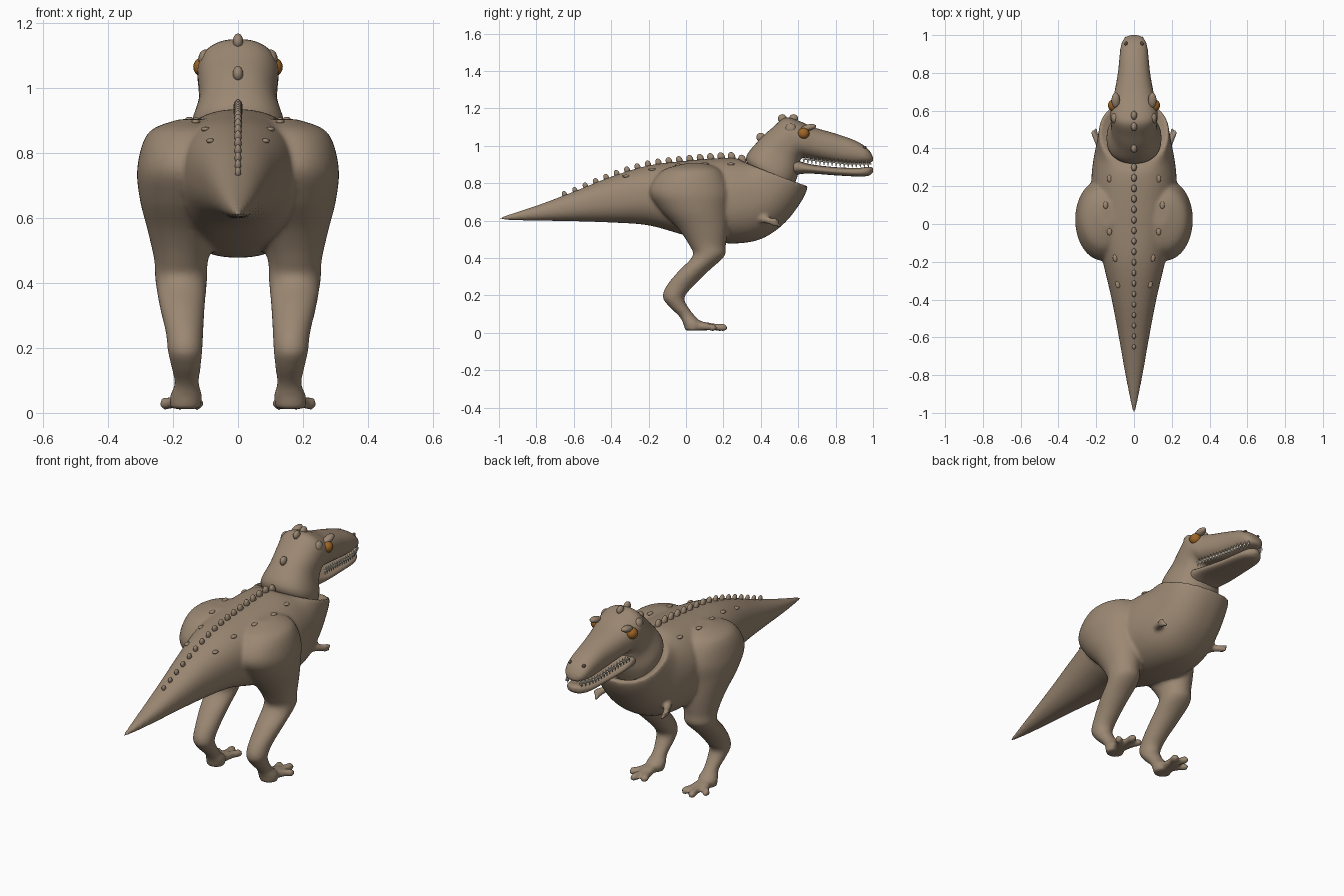
import bpy, bmesh, math
from mathutils import Vector, Matrix
from mathutils.bvhtree import BVHTree

if "Cube" in bpy.data.objects:
    bpy.data.objects.remove(bpy.data.objects["Cube"], do_unlink=True)


def material(name, rgb):
    m = bpy.data.materials.new(name)
    m.use_nodes = True
    m.diffuse_color = (*rgb, 1)
    m.node_tree.nodes["Principled BSDF"].inputs["Base Color"].default_value = (*rgb, 1)
    return m


SKIN = material("brown_skin", (0.33, 0.245, 0.17))
EYE = material("amber_eye", (0.34, 0.13, 0.02))
TOOTH = material("ivory_tooth", (0.78, 0.72, 0.58))
DARK = material("dark_nostril", (0.10, 0.07, 0.05))


def finish(name, bm, mat):
    bmesh.ops.recalc_face_normals(bm, faces=bm.faces)
    for f in bm.faces:
        f.smooth = True
    me = bpy.data.meshes.new(name)
    bm.to_mesh(me)
    bm.free()
    me.materials.append(mat)
    ob = bpy.data.objects.new(name, me)
    bpy.context.collection.objects.link(ob)
    return ob


def spline(a, b, c, d, t):
    return 0.5 * (2 * b + (c - a) * t + (2 * a - 5 * b + 4 * c - d) * t * t
                  + (3 * b - a - 3 * c + d) * t ** 3)


def loft(bm, rings, power=2.0, sides=40, steps=5):
    """Smooth skin through rings of (centre, half axis u, half axis v)."""
    n, dense = len(rings), []
    for i in range(n - 1):
        four = [rings[max(i - 1, 0)], rings[i], rings[i + 1], rings[min(i + 2, n - 1)]]
        for k in range(steps):
            dense.append([spline(*[r[j] for r in four], k / steps) for j in range(3)])
    dense.append(rings[-1])
    loops = []
    for c, u, v in dense:
        loop = []
        for k in range(sides):
            a = 2 * math.pi * k / sides
            ca, sa = math.cos(a), math.sin(a)
            p = (c + u * math.copysign(abs(ca) ** (2 / power), ca)
                 + v * math.copysign(abs(sa) ** (2 / power), sa))
            loop.append(bm.verts.new(p))
        loops.append(loop)
    for a, b in zip(loops, loops[1:]):
        for k in range(sides):
            j = (k + 1) % sides
            bm.faces.new((a[k], a[j], b[j], b[k]))
    bm.faces.new(loops[0])
    bm.faces.new(loops[-1])


def slices(rows):
    """Rings across the middle plane: top y, top z, bottom y, bottom z, half width."""
    out = []
    for ty, tz, by, bz, w in rows:
        top, bot = Vector((0, ty, tz)), Vector((0, by, bz))
        out.append(((top + bot) / 2, Vector((w, 0, 0)), (top - bot) / 2))
    return out


def tube(bm, side, points):
    """Round limb through points of (x, y, z, radius)."""
    pos = [Vector((p[0] * side, p[1], p[2])) for p in points]
    rings = []
    for i, p in enumerate(pos):
        d = (pos[min(i + 1, len(pos) - 1)] - pos[max(i - 1, 0)]).normalized()
        u = d.cross(Vector((0, 0, 1))).normalized()
        r = points[i][3]
        rings.append((p, u * r, d.cross(u) * r))
    loft(bm, rings, sides=16, steps=4)


def blob(bm, centre, size, rot=None):
    m = Matrix.Translation(centre) @ (rot or Matrix()) @ Matrix.Diagonal((*size, 1))
    bmesh.ops.create_uvsphere(bm, u_segments=16, v_segments=10, radius=1, matrix=m)


# Torso and tail, ending in an open collar
bm = bmesh.new()
loft(bm, slices([
    (-1, .616, -1, .604, .006), (-.8, .68, -.8, .60, .045), (-.6, .755, -.6, .597, .08),
    (-.4, .835, -.4, .59, .118), (-.2, .895, -.2, .575, .165), (0, .92, 0, .52, .21),
    (.12, .93, .15, .485, .225), (.2, .935, .3, .48, .225), (.25, .935, .42, .51, .215),
    (.28, .93, .53, .59, .20), (.30, .92, .615, .70, .19), (.32, .91, .65, .78, .182),
    (.345, .89, .62, .785, .16), (.40, .82, .55, .75, .07)]), power=2.25, sides=64)

# Legs: x, y, z, half width, half depth
LEG = [(.14, .05, .905, .04, .06), (.155, .03, .865, .12, .16), (.165, .02, .76, .145, .215),
       (.165, .045, .66, .138, .185), (.17, .09, .56, .108, .135), (.175, .115, .47, .083, .098),
       (.175, .12, .41, .08, .085), (.172, .04, .33, .07, .08), (.165, -.033, .25, .058, .072),
       (.163, -.066, .19, .053, .058), (.16, -.04, .14, .045, .05), (.158, .005, .09, .038, .043),
       (.16, .035, .05, .05, .05), (.163, .037, .012, .045, .042)]
TOE_TIPS = [(.225, .165), (.178, .222), (.125, .205)]
for s in (1, -1):
    loft(bm, [(Vector((x * s, y, z)), Vector((a, 0, 0)), Vector((0, b, 0)))
              for x, y, z, a, b in LEG])
    for tx, ty in TOE_TIPS:
        mx, my = .4 * .16 + .6 * tx, .4 * .04 + .6 * ty
        tube(bm, s, [(.16, .04, .04, .03), (mx, my, .032, .019),
                     (tx, ty - .02, .028, .02), (tx, ty, .022, .008)])
    # Small arms with two fingers
    tube(bm, s, [(.11, .34, .63, .035), (.17, .40, .612, .024), (.195, .445, .60, .018),
                 (.205, .475, .585, .016), (.20, .51, .568, .006)])
    tube(bm, s, [(.195, .445, .60, .014), (.215, .475, .603, .011), (.22, .50, .60, .005)])
body = finish("body", bm, SKIN)
remesh = body.modifiers.new("blend", 'REMESH')
remesh.mode = 'VOXEL'
remesh.voxel_size = 0.009
remesh.use_smooth_shade = True
soften = body.modifiers.new("soften", 'SMOOTH')
soften.factor = 0.5
soften.iterations = 6

# Neck, skull and snout
bm = bmesh.new()
loft(bm, slices([
    (.38, .83, .56, .75, .13), (.32, .93, .59, .82, .145), (.39, 1.03, .605, .875, .122),
    (.46, 1.095, .61, .92, .122), (.53, 1.15, .625, .935, .125), (.60, 1.135, .655, .932, .12),
    (.68, 1.10, .70, .925, .105), (.80, 1.065, .80, .908, .085), (.90, 1.03, .90, .90, .075),
    (.96, .995, .96, .905, .064), (.99, .96, .99, .912, .042), (1, .935, 1, .922, .012)]),
    power=2.3, sides=48)
# Brow ridges, crown and nape bumps
for s in (1, -1):
    blob(bm, (.097 * s, .655, 1.098), (.022, .042, .017), Matrix.Rotation(.2, 4, 'X'))
    blob(bm, (.10 * s, .56, 1.09), (.022, .03, .03))
for y, z in ((.40, 1.045), (.515, 1.145), (.575, 1.145)):
    blob(bm, (0, y, z), (.016, .024, .024))
finish("head", bm, SKIN)

# Lower jaw
bm = bmesh.new()
loft(bm, slices([
    (.54, .945, .57, .84, .09), (.65, .905, .65, .852, .098), (.80, .886, .80, .842, .08),
    (.92, .882, .92, .836, .067), (.975, .888, .975, .84, .047), (1, .882, 1, .858, .012)]),
    power=2.4, sides=40)
finish("lower_jaw", bm, SKIN)

# Teeth along both jaws
bm = bmesh.new()
for i in range(17):
    t = i / 16
    y = .63 + .345 * t
    x = .093 - .032 * t - .018 * max(0, (t - .85) / .15)
    z = .928 - .024 * min(1, t * 1.5)
    for s in (1, -1):
        for up, shift in ((1, 0), (-1, .01)):
            m = (Matrix.Translation((x * s, y + shift, z - .008 * up))
                 @ Matrix.Rotation(math.pi if up > 0 else 0, 4, 'X'))
            bmesh.ops.create_cone(bm, cap_ends=True, segments=6, radius1=.007, radius2=.001,
                                  depth=.026, matrix=m)
finish("teeth", bm, TOOTH)

# Eyes and nostrils
for s, label in ((1, "left"), (-1, "right")):
    bm = bmesh.new()
    blob(bm, (.108 * s, .628, 1.066), (.03, .032, .03))
    finish(label + "_eye", bm, EYE)
    bm = bmesh.new()
    blob(bm, (.042 * s, .955, .992), (.009, .011, .008))
    finish(label + "_nostril", bm, DARK)

# Row of back spines and scattered hide bumps, dropped onto the body
bpy.context.view_layer.update()
tree = BVHTree.FromObject(body, bpy.context.evaluated_depsgraph_get())


def drop(x, y):
    hit = tree.ray_cast(Vector((x, y, 2)), Vector((0, 0, -1)))
    return hit[0] or Vector((x, y, .9))


bm = bmesh.new()
for i in range(18):
    y = .30 - .95 * i / 17
    k = 1 - .35 * i / 17
    blob(bm, drop(0, y) + Vector((0, 0, .006)), (.015 * k, .02 * k, .027 * k),
         Matrix.Rotation(.35, 4, 'X'))
finish("back_spines", bm, SKIN)

bm = bmesh.new()
for x, y in ((.13, .24), (.15, .10), (.13, -.04), (.10, -.18), (.085, -.32)):
    for s in (1, -1):
        blob(bm, drop(x * s, y), (.013, .02, .008))
finish("hide_bumps", bm, SKIN)
